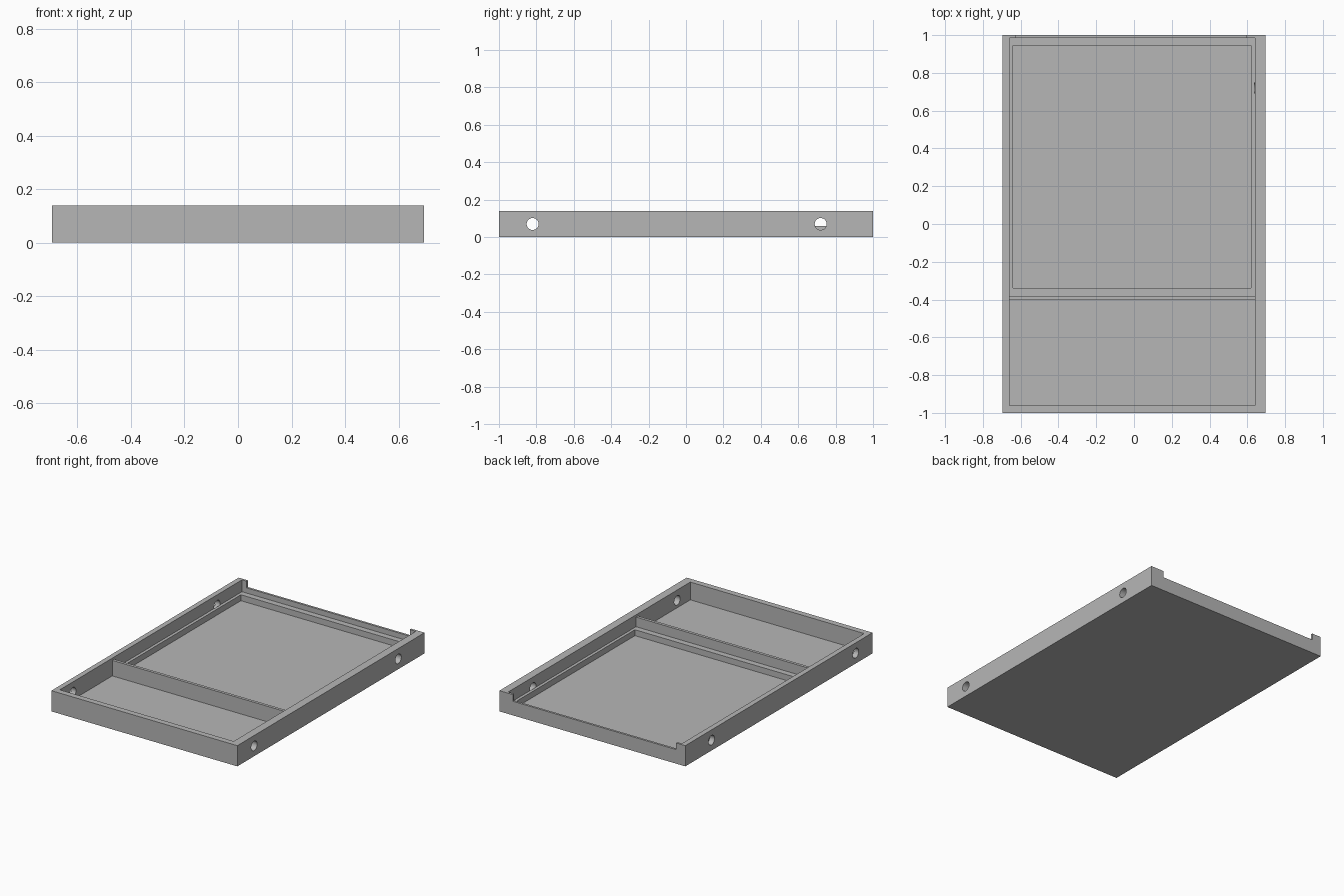
import bpy
from mathutils import Vector

cube = bpy.data.objects.get("Cube")
if cube:
    bpy.data.objects.remove(cube, do_unlink=True)

# Single grey material
grey = bpy.data.materials.new("plain grey")
grey.use_nodes = True
colour = (0.47, 0.47, 0.47, 1)
grey.diffuse_color = colour
grey.node_tree.nodes["Principled BSDF"].inputs["Base Color"].default_value = colour


def box(name, x, y, z):
    """Box spanning the given (min, max) ranges."""
    lo, hi = Vector((x[0], y[0], z[0])), Vector((x[1], y[1], z[1]))
    bpy.ops.mesh.primitive_cube_add(size=1, location=(0, 0, 0))
    ob = bpy.context.object
    ob.name = name
    for v in ob.data.vertices:
        v.co = (lo + hi) / 2 + v.co * (hi - lo)
    ob.data.materials.append(grey)
    return ob


def carve(target, cutter):
    """Subtract the cutter from the target, then drop the cutter."""
    cutter.hide_render = True
    mod = target.modifiers.new("carve", "BOOLEAN")
    mod.operation, mod.solver, mod.object = "DIFFERENCE", "EXACT", cutter
    bpy.context.view_layer.objects.active = target
    bpy.ops.object.modifier_apply(modifier=mod.name)
    bpy.data.objects.remove(cutter, do_unlink=True)


# Key dimensions
width, height, above = 0.695, 0.14, 0.3
inner_left, inner_right = 0.64, -0.66
inside = (inner_right, inner_left)
floor, ledge, divider_top, notch = 0.02, 0.06, 0.125, 0.095

# Outer block
tray = box("tray", (-width, width), (-1, 1), (0, height))

# Front compartment, ledged main compartment, lowered divider, back notch
carve(tray, box("front_pocket", inside, (-0.96, -0.40), (floor, above)))
carve(tray, box("main_pocket", inside, (-0.38, 0.985), (ledge, above)))
carve(tray, box("ledge_pocket", (-0.64, 0.62), (-0.34, 0.945), (floor, above)))
carve(tray, box("divider_trim", inside, (-0.42, -0.36), (divider_top, above)))
carve(tray, box("back_notch", (-0.627, 0.595), (0.95, 1.1), (notch, above)))

# Round holes through both side walls, stopping at the ledge
for y in (-0.82, 0.72):
    for start, end in ((-0.8, inner_right + 0.001), (inner_left - 0.001, 0.8)):
        bpy.ops.mesh.primitive_cylinder_add(
            vertices=32, radius=0.032, depth=end - start,
            location=((start + end) / 2, y, height / 2), rotation=(0, 1.5708, 0))
        hole = bpy.context.object
        hole.data.materials.append(grey)
        carve(tray, hole)

# Smooth the hole walls, keep all other edges crisp
bpy.ops.object.select_all(action="DESELECT")
tray.select_set(True)
bpy.context.view_layer.objects.active = tray
bpy.ops.object.shade_smooth_by_angle()
